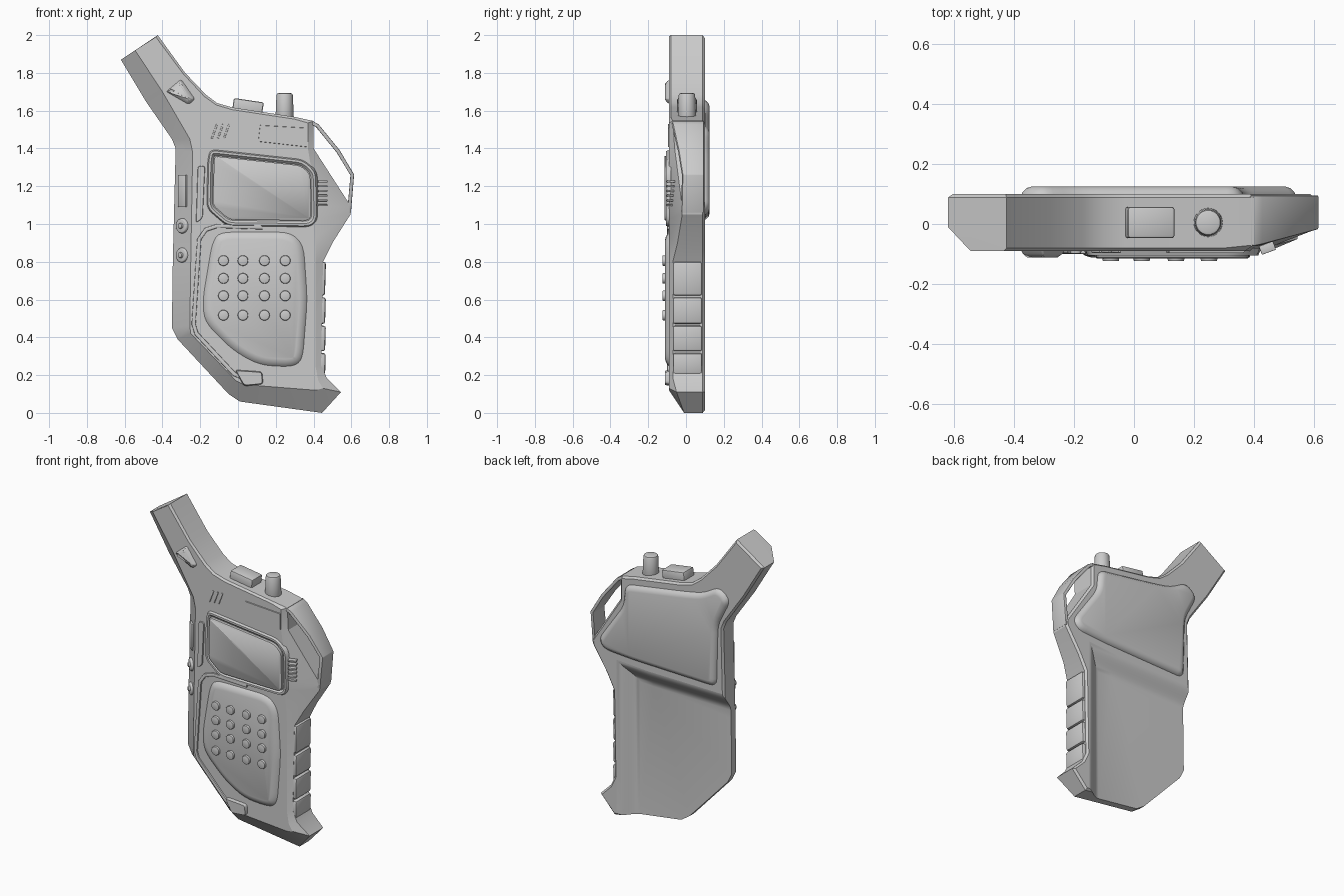
import bpy, bmesh, math
from mathutils import Vector, Matrix

if "Cube" in bpy.data.objects:
    bpy.data.objects.remove(bpy.data.objects["Cube"])


def finish(bm, name, bevel=0.0, angle=35):
    bmesh.ops.recalc_face_normals(bm, faces=bm.faces)
    me = bpy.data.meshes.new(name)
    bm.to_mesh(me)
    bm.free()
    ob = bpy.data.objects.new(name, me)
    bpy.context.collection.objects.link(ob)
    bpy.ops.object.select_all(action='DESELECT')
    bpy.context.view_layer.objects.active = ob
    ob.select_set(True)
    if bevel:
        m = ob.modifiers.new("bevel", 'BEVEL')
        m.width, m.segments, m.limit_method = bevel, 2, 'ANGLE'
        m.angle_limit = math.radians(35)
        bpy.ops.object.modifier_apply(modifier=m.name)
    bpy.ops.object.shade_smooth_by_angle(angle=math.radians(angle))
    return ob


def loft(name, rings, bevel=0.0, angle=35):
    """Skin equal-length point rings and cap both ends."""
    bm = bmesh.new()
    vs = [[bm.verts.new(p) for p in r] for r in rings]
    n = len(vs[0])
    for a, b in zip(vs, vs[1:]):
        for i in range(n):
            j = (i + 1) % n
            bm.faces.new((a[i], a[j], b[j], b[i]))
    bm.faces.new(vs[0])
    bm.faces.new(vs[-1])
    return finish(bm, name, bevel, angle)


def offset(pts, d):
    """Shrink a closed x/z polygon by d."""
    n = len(pts)
    area = sum(pts[i][0] * pts[(i + 1) % n][1] - pts[(i + 1) % n][0] * pts[i][1] for i in range(n))
    s = 1 if area > 0 else -1
    out = []
    for i in range(n):
        p = Vector(pts[i])
        a = (p - Vector(pts[i - 1])).normalized()
        b = (Vector(pts[(i + 1) % n]) - p).normalized()
        na, nb = Vector((-a.y, a.x)), Vector((-b.y, b.x))
        m = na + nb
        out.append(tuple(p + s * d * m * 2 / max(m.length_squared, 0.8)))
    return out


def rounded(pts, r, k=5):
    out = []
    for i, p in enumerate(pts):
        p, a, b = Vector(p), Vector(pts[i - 1]), Vector(pts[(i + 1) % len(pts)])
        s = p + (a - p).normalized() * min(r, (a - p).length * .45)
        e = p + (b - p).normalized() * min(r, (b - p).length * .45)
        out += [tuple(s * (1 - t) ** 2 + p * 2 * t * (1 - t) + e * t * t)
                for t in (q / (k - 1) for q in range(k))]
    return out


def at(pts, y):
    return [(x, y, z) for x, z in pts]


def plate(name, pts, steps, r=0.0, bevel=0.0, angle=35):
    """Stack of (y, inset) outlines."""
    p = rounded(pts, r) if r else pts
    return loft(name, [at(offset(p, d), y) for y, d in steps], bevel, angle)


def ribbon(name, path, w, front, back):
    """Flat strip following an open x/z path; front is y as a function of x."""
    left, right = [], []
    for i, p in enumerate(path):
        d = Vector(path[min(i + 1, len(path) - 1)]) - Vector(path[max(i - 1, 0)])
        n = Vector((-d.y, d.x)).normalized() * w / 2
        left.append(tuple(Vector(p) + n))
        right.append(tuple(Vector(p) - n))
    poly = left + right[::-1]
    return loft(name, [at(poly, back), [(x, front(x), z) for x, z in poly]], 0.004)


def box(name, c, size, rot=None, bevel=0.006):
    bm = bmesh.new()
    bmesh.ops.create_cube(bm, size=1, matrix=Matrix.Translation(c) @ (rot or Matrix()) @ Matrix.Diagonal((*size, 1)))
    return finish(bm, name, bevel)


def disc(name, c, axis, r1, r2, h, bevel=0.004, seg=24):
    bm = bmesh.new()
    rot = Vector(axis).to_track_quat('Z', 'Y').to_matrix().to_4x4()
    bmesh.ops.create_cone(bm, cap_ends=True, segments=seg, radius1=r1, radius2=r2, depth=h,
                          matrix=Matrix.Translation(c) @ rot)
    return finish(bm, name, bevel)


# Main shell: outer x, outer z, chamfer depth y, front face x, front face z
S = [(-.62, 1.87, -.01, -.545, 1.92), (-.425, 2, -.08, -.435, 1.99), (-.28, 1.80, -.08, -.29, 1.795),
     (-.17, 1.685, -.08, -.178, 1.675), (-.11, 1.64, -.08, -.115, 1.63), (-.03, 1.617, -.08, -.03, 1.605),
     (.30, 1.567, -.08, .30, 1.555), (.40, 1.545, -.07, .37, 1.535), (.40, 1.40, -.06, .37, 1.40),
     (.60, 1.09, -.02, .42, 1.10), (.595, 1.05, -.02, .41, 1.03), (.50, .90, -.045, .41, .93),
     (.45, .80, -.07, .41, .79), (.44, .25, -.07, .41, .25), (.47, .185, -.07, .425, .17),
     (.545, .11, -.05, .45, .13), (.445, 0, -.01, .41, .12), (.01, .06, -.01, .03, .15),
     (-.05, .10, -.01, -.01, .17), (-.32, .39, -.01, -.25, .42), (-.35, .45, -.01, -.255, .46),
     (-.345, .81, -.01, -.25, .81), (-.33, 1.40, -.01, -.24, 1.38), (-.35, 1.45, -.01, -.255, 1.45),
     (-.485, 1.645, -.01, -.40, 1.70)]
outer = [(s[0], s[1]) for s in S]
body = loft("main_shell", [at(offset(outer, .012), .10), at(outer, .088),
                           [(s[0], s[2], s[1]) for s in S], [(s[3], -.09, s[4]) for s in S]])

# Scooped lower back, cut with a soft-edged block
scoop = [(-.7, -.4), (.43, -.4), (.43, 1.01), (.2, .995), (-.7, .985)]
rings = []
for i in range(9):
    t = i / 8
    rings.append(at(offset(scoop, .13 * (1 - t)), .035 + .066 * (t * t * (3 - 2 * t))))
cutter = loft("scoop_cutter", rings + [at(scoop, .2)])
cutter.hide_render = True
bpy.context.view_layer.objects.active = body
m = body.modifiers.new("scoop", 'BOOLEAN')
m.operation, m.object, m.solver = 'DIFFERENCE', cutter, 'EXACT'
bpy.ops.object.modifier_apply(modifier=m.name)
bpy.data.objects.remove(cutter)
bpy.ops.object.select_all(action='DESELECT')
body.select_set(True)
bpy.ops.object.shade_smooth_by_angle(angle=math.radians(25))

# Raised upper back pad
plate("back_pad", [(-.39, 1.60), (-.31, 1.67), (-.19, 1.60), (-.06, 1.575), (.36, 1.51), (.37, 1.37),
                   (.55, 1.11), (.51, 1.05), (.30, 1.035), (-.29, 1.02), (-.30, 1.42)],
      [(.09, 0), (.105, .003), (.12, .018), (.125, .035)], r=.05)

# Strap loop at the upper right corner
ribbon("strap_loop", [(.385, 1.54), (.42, 1.52), (.53, 1.385), (.605, 1.26), (.588, 1.06)], .02,
       lambda x: -.075 + max(0, x - .4) * .27, .095)

# Display: bezel with an inner groove, screen, side strip
display = [(-.15, 1.40), (.35, 1.345), (.42, 1.28), (.425, 1.02), (.385, .98), (-.06, .985), (-.17, 1.08), (-.165, 1.34)]
plate("display_bezel", display, [(-.08, 0), (-.105, .01), (-.105, .022), (-.092, .034)], r=.04)
plate("display_screen", display, [(-.085, .038), (-.11, .038), (-.115, .046)], r=.04)
plate("display_side_strip", [(-.215, 1.31), (-.172, 1.31), (-.185, 1.03), (-.225, 1.0)],
      [(-.08, 0), (-.098, .004)], r=.02)

# Keypad pad with a 4 x 4 button grid
plate("keypad_pad", [(-.10, .96), (.28, .96), (.35, .89), (.37, .6), (.345, .28), (.29, .24), (.11, .25),
                     (-.03, .33), (-.18, .48), (-.19, .6), (-.14, .9)],
      [(-.085, 0), (-.093, .005), (-.106, .025), (-.111, .042)], r=.07)
for r, z in enumerate((.806, .712, .62, .517)):
    for c, x in enumerate((-.077, .026, .14, .25)):
        disc(f"key_{r}_{c}", (x, -.113, z), (0, -1, 0), .029, .027, .022, .003, 16)

# Trim around the keypad
ribbon("keypad_trim", [(.13, .982), (-.11, .99), (-.17, .97), (-.205, .92), (-.235, .47), (-.22, .42),
                       (-.02, .205), (.03, .185)], .022, lambda x: -.1, -.08)
plate("trim_tab", [(-.02, .23), (.13, .22), (.135, .15), (.03, .14)], [(-.08, 0), (-.112, .006)], r=.02)

# Panel, speaker slits and vent ribs
plate("label_panel", [(.115, 1.525), (.40, 1.505), (.40, 1.40), (.105, 1.435)][:1] +
      [(.37, 1.51), (.37, 1.405), (.105, 1.435)], [(-.08, 0), (-.096, .003)])
tilt = Matrix.Rotation(math.radians(20), 4, 'Y')
for i in range(3):
    box(f"speaker_slit_{i}", (-.125 + i * .032, -.09, 1.49), (.009, .012, .08), tilt, .002)
for i in range(6):
    box(f"vent_rib_{i}", (.445, -.08, 1.10 + i * .025), (.05, .03, .01), Matrix.Rotation(.35, 4, 'Z'), .002)

# Collar ridge at the antenna base
plate("antenna_collar", [(-.39, 1.70), (-.30, 1.775), (-.22, 1.66), (-.26, 1.625)],
      [(-.08, 0), (-.1, .012), (-.112, .03)], r=.02)

# Sockets and slot on the left chamfer
n = Vector((-.645, -.765, 0))
base = Vector((-.295, -.05, 0))
for i, z in enumerate((.99, .835)):
    c = base + Vector((0, 0, z))
    disc(f"socket_ring_{i}", c, n, .044, .036, .024)
    disc(f"socket_core_{i}", c + n * .01, n, .018, .014, .024, .003, 12)
box("side_slot", base + Vector((.003, 0, 1.175)), (.055, .02, .17), Matrix.Rotation(-.70, 4, 'Z'), .004)

# Grip plates on the right edge
for i, (z0, z1) in enumerate(((.205, .317), (.327, .462), (.472, .612), (.622, .80))):
    box(f"grip_plate_{i}", (.43, .008, (z0 + z1) / 2), (.066, .155, z1 - z0), Matrix.Rotation(.03, 4, 'Y'), .012)

# Top button and knob
lean = Matrix.Rotation(math.radians(8.5), 4, 'Y')
box("top_button", (.052, .005, 1.618), (.16, .105, .075), lean, .01)
disc("top_knob", (.247, .005, 1.62), (0, 0, 1), .049, .043, .145, .01, 28)
